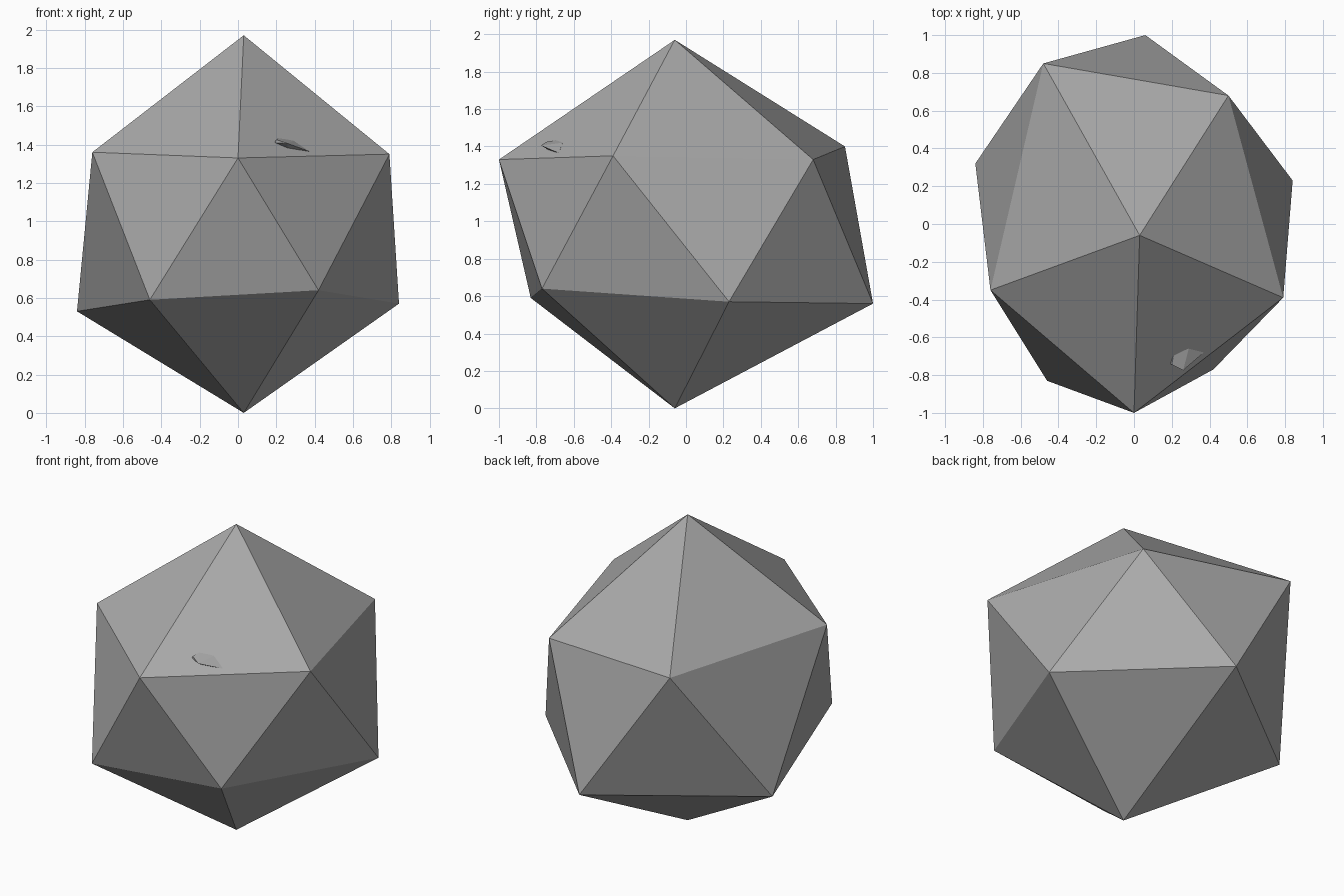
import bpy
import bmesh

if "Cube" in bpy.data.objects:
    bpy.data.objects.remove(bpy.data.objects["Cube"], do_unlink=True)

# Stone colour
stone = bpy.data.materials.new("stone_grey")
stone.use_nodes = True
colour = (0.4, 0.4, 0.4, 1)
stone.diffuse_color = colour
stone.node_tree.nodes["Principled BSDF"].inputs["Base Color"].default_value = colour


def finish(name, bm):
    bmesh.ops.recalc_face_normals(bm, faces=bm.faces)
    mesh = bpy.data.meshes.new(name)
    bm.to_mesh(mesh)
    bm.free()
    mesh.materials.append(stone)
    obj = bpy.data.objects.new(name, mesh)
    bpy.context.collection.objects.link(obj)
    return obj


# Boulder: two uneven five-sided rings between a top and a bottom point
upper_ring = [(0, -1, 1.33), (0.79, -0.39, 1.35), (0.5, 0.68, 1.33),
              (-0.48, 0.85, 1.4), (-0.76, -0.35, 1.36)]
lower_ring = [(0.42, -0.77, 0.64), (0.84, 0.23, 0.57), (0.06, 1, 0.56),
              (-0.84, 0.32, 0.53), (-0.46, -0.83, 0.59)]
bm = bmesh.new()
top = bm.verts.new((0.03, -0.06, 1.97))
bottom = bm.verts.new((0.03, -0.06, 0))
upper = [bm.verts.new(p) for p in upper_ring]
lower = [bm.verts.new(p) for p in lower_ring]
for i in range(len(upper)):
    j = (i + 1) % len(upper)
    bm.faces.new((top, upper[i], upper[j]))
    bm.faces.new((upper[i], lower[i], upper[j]))
    bm.faces.new((lower[i], lower[j], upper[j]))
    bm.faces.new((bottom, lower[j], lower[i]))
finish("boulder", bm)

# Small chip poking out of the upper front slope
chip_points = [(0.19, -0.74, 1.41), (0.21, -0.69, 1.435), (0.29, -0.66, 1.42),
               (0.37, -0.68, 1.365), (0.26, -0.775, 1.405), (0.2, -0.745, 1.425),
               (0.29, -0.73, 1.385), (0.25, -0.66, 1.34)]
bm = bmesh.new()
for p in chip_points:
    bm.verts.new(p)
bmesh.ops.convex_hull(bm, input=bm.verts)
finish("chip", bm)
